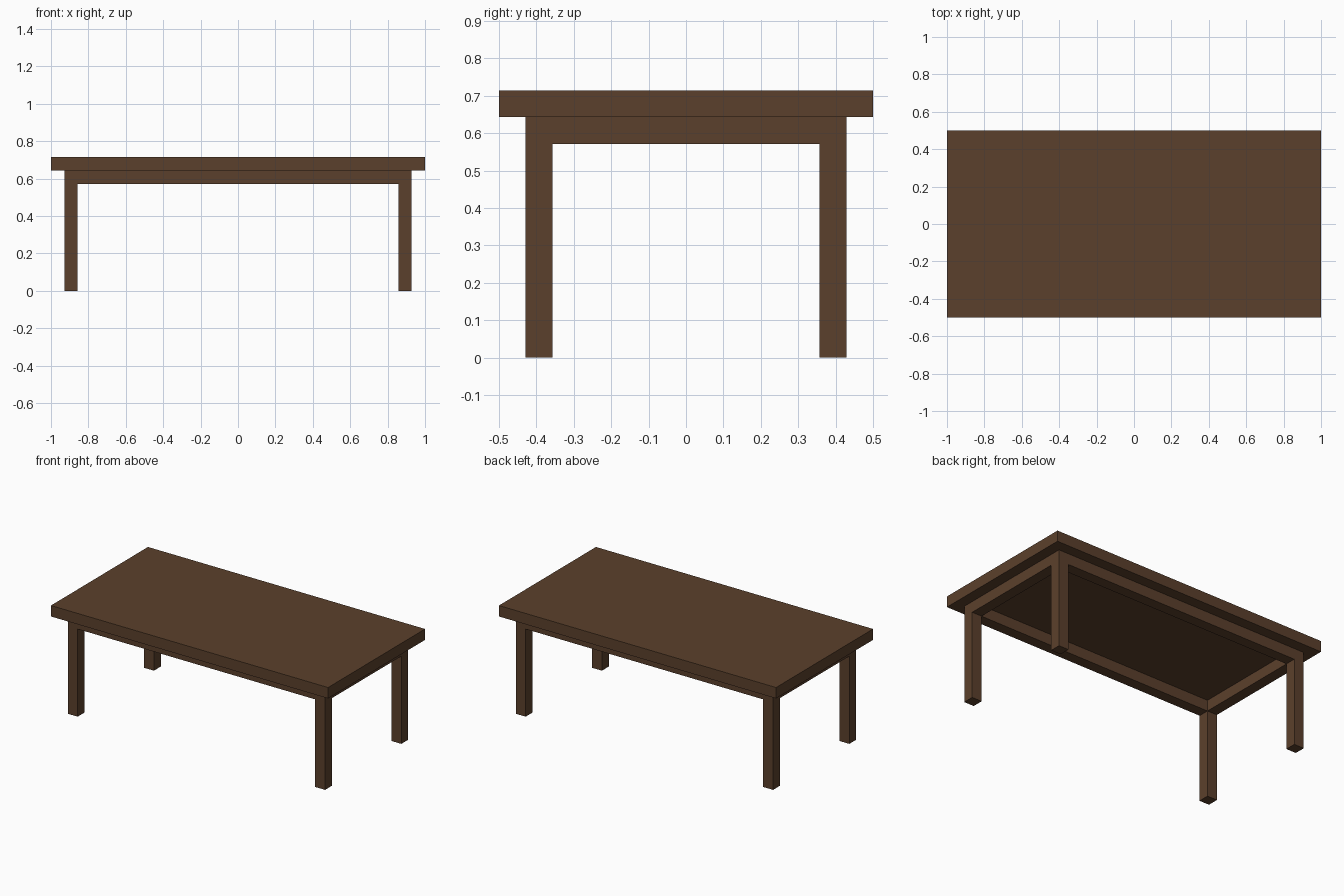
import bpy

cube = bpy.data.objects.get("Cube")
if cube:
    bpy.data.objects.remove(cube, do_unlink=True)

# Dimensions: one plank thickness drives every part
T = 1 / 14
LENGTH, WIDTH, HEIGHT = 2.0, 1.0, 10 * T
LEG_X, LEG_Y = 1 - 1.5 * T, 0.5 - 1.5 * T   # leg centres
TOP_Z = HEIGHT - T                          # underside of the top
RAIL_Z = TOP_Z - T / 2                      # rail centre height

wood = bpy.data.materials.new("dark brown wood")
wood.use_nodes = True
colour = (0.105, 0.051, 0.025, 1.0)
wood.diffuse_color = colour
bsdf = next(n for n in wood.node_tree.nodes if n.type == 'BSDF_PRINCIPLED')
bsdf.inputs["Base Color"].default_value = colour


def box(name, size, centre):
    """Add a flat-shaded box with its size baked into the mesh."""
    bpy.ops.mesh.primitive_cube_add(size=1, location=centre)
    ob = bpy.context.object
    ob.name = name
    ob.scale = size
    bpy.ops.object.transform_apply(location=False, rotation=False, scale=True)
    ob.data.materials.append(wood)
    return ob


# Table top
box("table_top", (LENGTH, WIDTH, T), (0, 0, HEIGHT - T / 2))

# Four square legs
for side, sx in (("left", 1), ("right", -1)):
    for end, sy in (("front", -1), ("back", 1)):
        box(f"{end}_{side}_leg", (T, T, TOP_Z), (sx * LEG_X, sy * LEG_Y, TOP_Z / 2))

# Rails between the legs, flush with their faces
for end, sy in (("front", -1), ("back", 1)):
    box(f"{end}_rail", (2 * LEG_X - T, T, T), (0, sy * LEG_Y, RAIL_Z))
for side, sx in (("left", 1), ("right", -1)):
    box(f"{side}_rail", (T, 2 * LEG_Y - T, T), (sx * LEG_X, 0, RAIL_Z))
